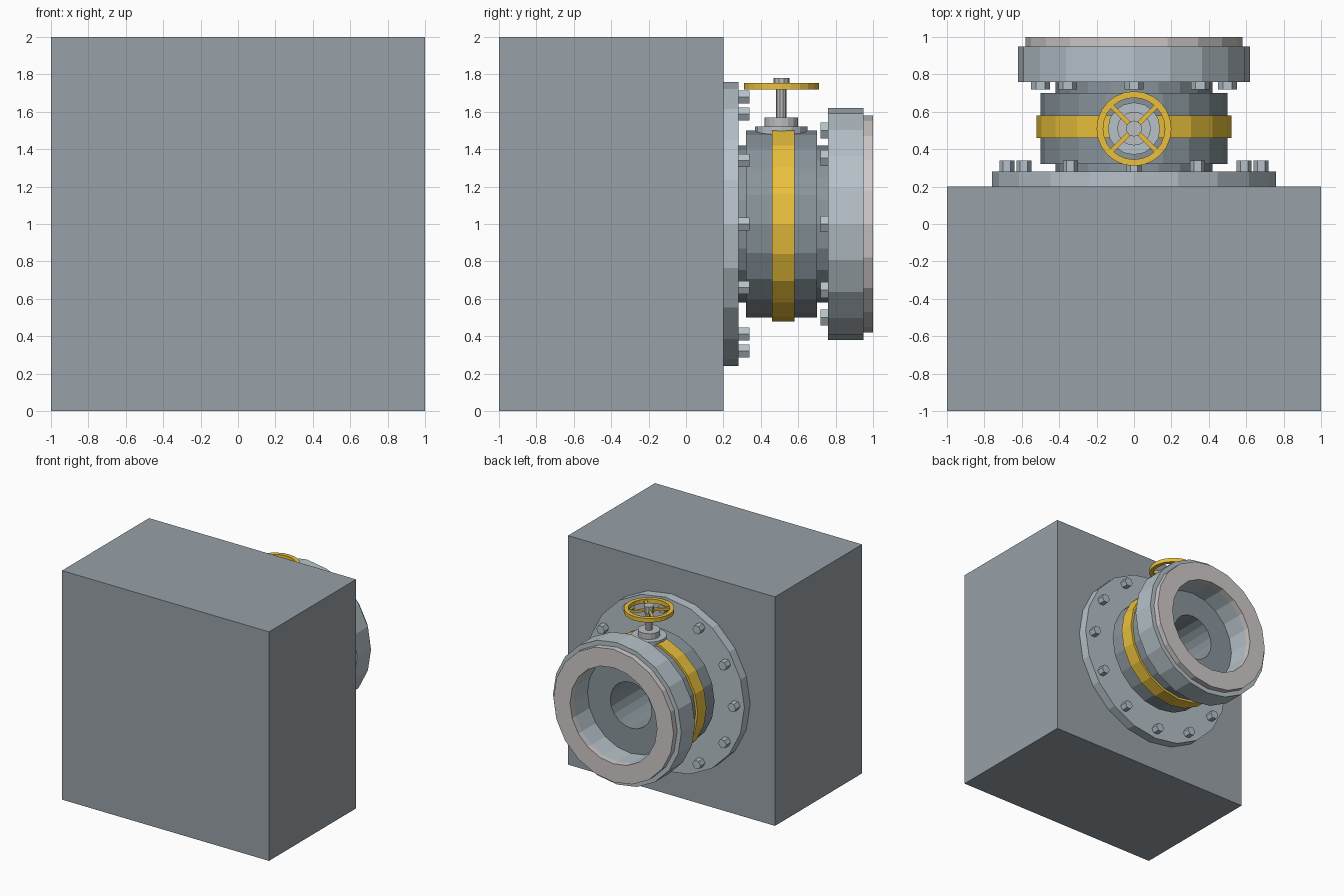
import bpy, bmesh
from math import sin, cos, pi
from mathutils import Matrix, Vector

if "Cube" in bpy.data.objects:
    bpy.data.objects.remove(bpy.data.objects["Cube"])

AXIS_Z = 1.0      # height of the pipe axis
STEM_Y = 0.51     # depth of the valve stem


def paint(name, r, g, b):
    mat = bpy.data.materials.new(name)
    mat.diffuse_color = (r, g, b, 1)
    mat.use_nodes = True
    mat.node_tree.nodes["Principled BSDF"].inputs["Base Color"].default_value = mat.diffuse_color
    return mat


yellow = paint("yellow_paint", 0.82, 0.53, 0.045)
warm = paint("lip_grey", 0.62, 0.585, 0.575)
block_grey = paint("block_grey", 0.315, 0.357, 0.39)
flange_grey = paint("flange_grey", 0.46, 0.535, 0.58)
body_grey = paint("body_grey", 0.25, 0.30, 0.33)
steel = paint("stem_steel", 0.50, 0.51, 0.52)


def finish(name, bm, mat):
    bmesh.ops.recalc_face_normals(bm, faces=bm.faces)
    me = bpy.data.meshes.new(name)
    bm.to_mesh(me)
    bm.free()
    ob = bpy.data.objects.new(name, me)
    bpy.context.collection.objects.link(ob)
    me.materials.append(mat)
    return ob


def revolve(name, profile, place, mat, n=20):
    """Spin a closed (radius, along) profile; place(x, y, along) sets the axis."""
    bm = bmesh.new()
    rings = []
    for i in range(n):
        a = 2 * pi * i / n
        rings.append([bm.verts.new(place(r * cos(a), r * sin(a), t)) for r, t in profile])
    m = len(profile)
    for i in range(n):
        p, q = rings[i], rings[(i + 1) % n]
        for j in range(m):
            k = (j + 1) % m
            bm.faces.new((p[j], p[k], q[k], q[j]))
    return finish(name, bm, mat)


def box_profile(t0, t1, r_out, r_in):
    return [(r_in, t0), (r_out, t0), (r_out, t1), (r_in, t1)]


def pipe_ring(name, y0, y1, r_out, r_in, mat):
    return revolve(name, box_profile(y0, y1, r_out, r_in),
                   lambda x, z, t: (x, t, AXIS_Z + z), mat)


def bolt_circle(name, count, radius, y0, y1, r):
    """Hexagonal bolt heads, corners pointing sideways, set evenly round the axis."""
    bm = bmesh.new()
    for i in range(count):
        a = 2 * pi * i / count
        cx, cz = radius * cos(a), AXIS_Z + radius * sin(a)
        ends = [[bm.verts.new((cx + r * cos(k * pi / 3), y, cz + r * sin(k * pi / 3)))
                 for k in range(6)] for y in (y0, y1)]
        for end in ends:
            bm.faces.new(end)
        for k in range(6):
            j = (k + 1) % 6
            bm.faces.new((ends[0][k], ends[0][j], ends[1][j], ends[1][k]))
    return finish(name, bm, flange_grey)


def post(name, z0, z1, r, n, mat):
    bm = bmesh.new()
    bmesh.ops.create_cone(bm, cap_ends=True, segments=n, radius1=r, radius2=r, depth=z1 - z0,
                          matrix=Matrix.Translation((0, STEM_Y, (z0 + z1) / 2)))
    return finish(name, bm, mat)


# Mounting block
bm = bmesh.new()
bmesh.ops.create_cube(bm, size=1, matrix=Matrix.Translation((0, -0.4, 1)) @ Matrix.Diagonal((2, 1.2, 2, 1)))
finish("block", bm, block_grey)

# Pipe parts along the axis
pipe_ring("base_flange", 0.20, 0.28, 0.76, 0.20, flange_grey)
pipe_ring("rear_neck", 0.28, 0.32, 0.42, 0.20, body_grey)
pipe_ring("valve_body", 0.32, 0.70, 0.50, 0.20, body_grey)
pipe_ring("yellow_band", 0.46, 0.58, 0.52, 0.48, yellow)
pipe_ring("front_neck", 0.70, 0.76, 0.42, 0.20, body_grey)
pipe_ring("outlet_flange", 0.76, 0.95, 0.62, 0.42, flange_grey)
pipe_ring("outlet_lip", 0.95, 1.00, 0.58, 0.42, warm)

# Bolts
bolt_circle("base_bolts", 12, 0.68, 0.28, 0.34, 0.04)
bolt_circle("outlet_bolts", 8, 0.50, 0.72, 0.76, 0.05)

# Bonnet and stem
post("bonnet_collar", 1.45, 1.52, 0.14, 16, flange_grey)
post("bonnet_gland", 1.52, 1.57, 0.09, 16, steel)
post("stem", 1.57, 1.76, 0.028, 10, steel)
post("wheel_hub", 1.72, 1.78, 0.043, 10, steel)

# Handwheel rim with a flat section
revolve("wheel_rim", box_profile(1.72, 1.755, 0.20, 0.165),
        lambda x, y, t: (x, STEM_Y + y, t), yellow, 24)

# Handwheel spokes
bm = bmesh.new()
for a in (pi / 4, 3 * pi / 4):
    bmesh.ops.create_cube(bm, size=1, matrix=Matrix.Translation((0, STEM_Y, 1.737))
                          @ Matrix.Rotation(a, 4, 'Z') @ Matrix.Diagonal((0.35, 0.024, 0.02, 1)))
finish("wheel_spokes", bm, yellow)
